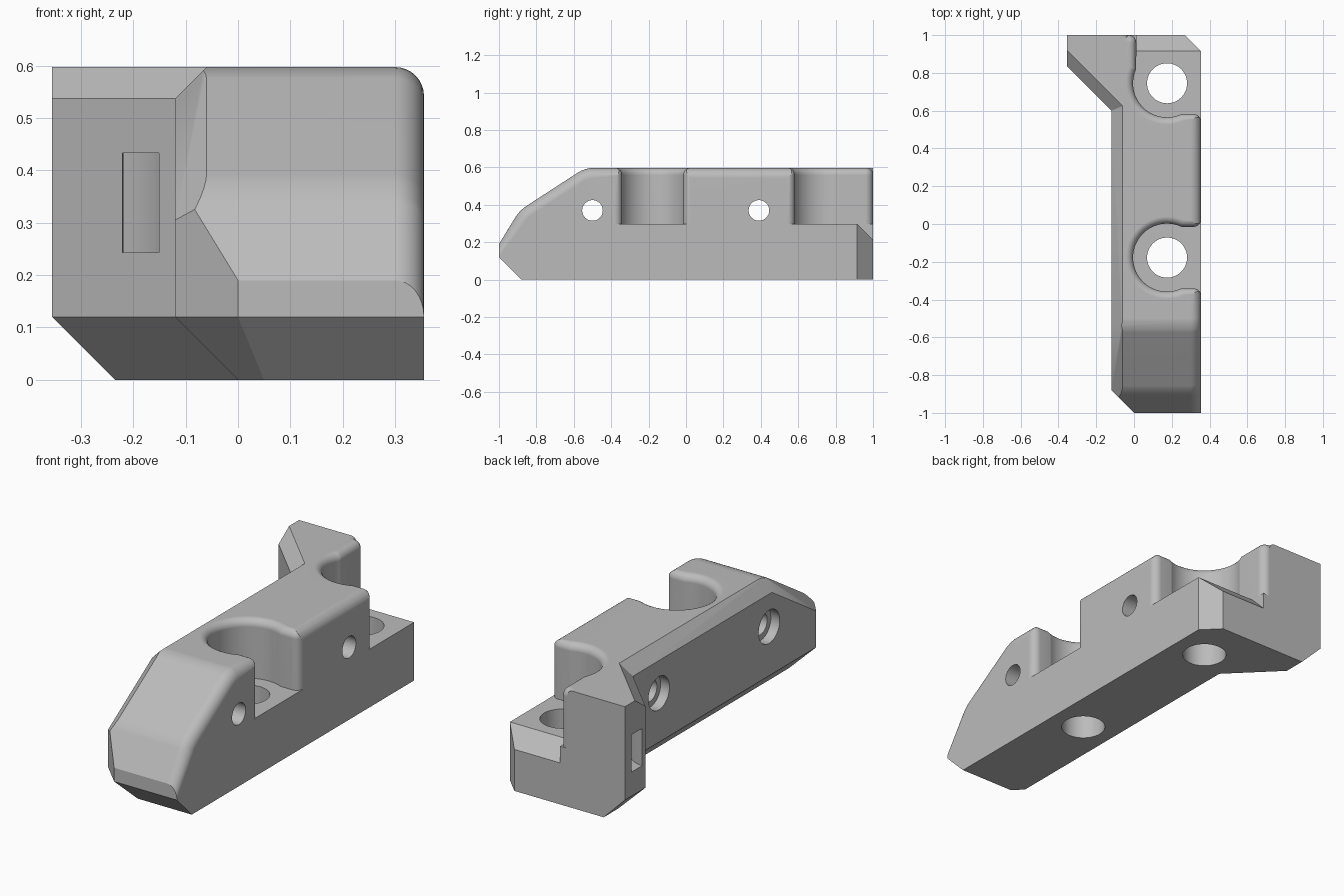
import bpy, bmesh, math
from mathutils import Vector, Matrix

if "Cube" in bpy.data.objects:
    bpy.data.objects.remove(bpy.data.objects["Cube"])

TOP, FLOOR, LEFT, RIGHT = 0.597, 0.297, -0.12, 0.355
CHAMFER, RIM = 0.12, 0.038

grey = bpy.data.materials.new("plain_grey")
grey.use_nodes = True
grey.diffuse_color = (0.5, 0.5, 0.5, 1)
grey.node_tree.nodes["Principled BSDF"].inputs["Base Color"].default_value = (0.5, 0.5, 0.5, 1)


def loft(layers):
    """Closed solid through matching rings of points."""
    bm = bmesh.new()
    rings = [[bm.verts.new(p) for p in ring] for ring in layers]
    for a, b in zip(rings, rings[1:]):
        for i in range(len(a)):
            j = (i + 1) % len(a)
            bm.faces.new((a[i], a[j], b[j], b[i]))
    bm.faces.new(rings[0])
    bm.faces.new(rings[-1])
    bmesh.ops.recalc_face_normals(bm, faces=bm.faces)
    return bm


def prism_x(profile, x0, x1):
    return loft([[(x, y, z) for y, z in profile] for x in (x0, x1)])


def prism_z(outline, z0, z1):
    return loft([[(x, y, z) for x, y in outline] for z in (z0, z1)])


def cylinder(radius, centre, length, axis="z"):
    bm = bmesh.new()
    turn = Matrix.Rotation(math.pi / 2, 4, "Y") if axis == "x" else Matrix()
    bmesh.ops.create_cone(bm, cap_ends=True, segments=48, radius1=radius, radius2=radius,
                          depth=length, matrix=Matrix.Translation(centre) @ turn)
    return bm


def slice_off(bm, point, normal):
    """Plane cut that removes the side the normal points to and caps it."""
    cut = bmesh.ops.bisect_plane(bm, geom=bm.verts[:] + bm.edges[:] + bm.faces[:],
                                 plane_co=point, plane_no=Vector(normal).normalized(),
                                 clear_outer=True)
    bmesh.ops.holes_fill(bm, edges=[e for e in bm.edges if e.is_boundary], sides=0)
    bmesh.ops.recalc_face_normals(bm, faces=bm.faces)


def to_object(name, bm):
    mesh = bpy.data.meshes.new(name)
    bm.to_mesh(mesh)
    bm.free()
    mesh.materials.append(grey)
    ob = bpy.data.objects.new(name, mesh)
    bpy.context.collection.objects.link(ob)
    return ob


def combine(target, bm, operation="DIFFERENCE"):
    tool = to_object("tool", bm)
    tool.hide_render = True
    mod = target.modifiers.new("combine", "BOOLEAN")
    mod.object, mod.operation, mod.solver = tool, operation, "EXACT"
    bpy.context.view_layer.objects.active = target
    bpy.ops.object.modifier_apply(modifier=mod.name)
    bpy.data.objects.remove(tool)


# Main bar: side profile, rounded slopes and right rim
bm = prism_x([(-0.88, 0), (-1, 0.12), (-1, 0.19), (-0.89, 0.37), (-0.54, TOP), (1, TOP), (1, 0)],
             LEFT, RIGHT)
knees = [e for e in bm.edges if abs(e.verts[0].co.x - e.verts[1].co.x) > 0.1
         and e.verts[0].co.z > 0.3 and e.verts[0].co.y < 0]
bmesh.ops.bevel(bm, geom=knees, offset=0.04, segments=4, profile=0.5, affect="EDGES")
rim = [e for e in bm.edges if all(v.co.x > RIGHT - 0.001 and v.co.z > 0.18 for v in e.verts)]
bmesh.ops.bevel(bm, geom=rim, offset=0.055, segments=8, profile=0.5, affect="EDGES")

# Flat chamfers on the nose, the left side and the back corner
slice_off(bm, (0, -1, 0), (-1, -1, 0))
slice_off(bm, (0, -1, CHAMFER), (-1, -1, -math.sqrt(2)))
slice_off(bm, (0, 0, 0), (-1, 0, -1))
slice_off(bm, (LEFT + 0.06, 0, TOP), (-1, 0, 1))
slice_off(bm, (LEFT + 0.06, -0.89, 0.37), (-1, -0.544, 0.839))
slice_off(bm, (0.27, 1, 0), (1, 1, 0))
body = to_object("mounting_block", bm)

# Angled hook at the back
hook = prism_z([(-0.355, 0.835), (-0.355, 1), (0.1, 1), (0.1, 0.38)], 0, TOP)
slice_off(hook, (-0.355, 0.835, CHAMFER), (-1, -1, -math.sqrt(2)))
slice_off(hook, (-0.355, 0.835, TOP - 0.06), (-1, -1, math.sqrt(2)))
slice_off(hook, (-0.355, 0, CHAMFER), (-1, 0, -1))
combine(body, hook, "UNION")


def half_mouth(reach):
    """One side of a notch opening: outer end, flared corner, neck."""
    r, neck = 0.04, 0.163
    pts = [(reach + 0.15, -neck - r)]
    for i in range(9):
        a = math.pi / 2 * i / 8
        pts.append((reach - r + r * math.cos(a), -neck - r + r * math.sin(a)))
    return [Vector(p) for p in pts]


def notch(centre, reach_a, reach_b, turn):
    """Round notch with rolled upper rim; turn swings its second side."""
    start = math.acos(0.076 / 0.18)
    sweep = 2 * math.pi - 2 * start - turn
    pts = half_mouth(reach_a)
    for i in range(41):
        a = -start - sweep * i / 40
        pts.append(Vector((0.18 * math.cos(a), 0.18 * math.sin(a))))
    rot = Matrix.Rotation(turn, 2)
    pts += [rot @ Vector((p.x, -p.y)) for p in reversed(half_mouth(reach_b))]
    if turn:
        pts.append(Vector((0.4, 0.4)))
    normals = []
    for i, p in enumerate(pts):
        a, b = (p - pts[i - 1]).normalized(), (pts[(i + 1) % len(pts)] - p).normalized()
        t = (a + b).normalized()
        normals.append(Vector((-t.y, t.x)) * -1)
    # the outline runs clockwise, so its outer side is on the left
    normals = [-n for n in normals]
    steps = [(FLOOR, 0)]
    for i in range(7):
        a = math.pi / 2 * i / 6
        steps.append((TOP - RIM + RIM * math.sin(a), RIM * (1 - math.cos(a))))
    steps.append((TOP + 0.1, RIM))
    return loft([[(centre[0] + p.x + n.x * d, centre[1] + p.y + n.y * d, z)
                  for p, n in zip(pts, normals)] for z, d in steps])


# Two notches with vertical bolt holes
front_bolt, back_bolt = (0.175, -0.178), (0.175, 0.745)
combine(body, notch(front_bolt, 0.18, 0.18, 0))
combine(body, notch(back_bolt, 0.18, 0.255, math.pi / 2))
for x, y in (front_bolt, back_bolt):
    combine(body, cylinder(0.106, (x, y, 0.2), 1))

# Sloped back edge of the rear notch floor
combine(body, prism_x([(0.915, FLOOR), (1.1, FLOOR - 0.185), (1.1, 0.4), (0.915, 0.4)], 0.012, 0.5))

# Cross holes, counterbored on the left
for y in (-0.5, 0.39):
    combine(body, cylinder(0.055, (0.1, y, 0.37), 1, "x"))
    combine(body, cylinder(0.085, (LEFT - 0.05, y, 0.37), 0.2, "x"))

# Curved strap tunnel through the hook
arc = [math.radians(-60 + 10 * i) for i in range(19)]
ring = [(0.228, a) for a in arc] + [(0.141, a) for a in reversed(arc)]
combine(body, prism_z([(-0.36 + r * math.cos(a), 0.72 + r * math.sin(a)) for r, a in ring],
                      0.243, 0.433))

# Smooth rounds, crisp edges
bpy.ops.object.select_all(action="DESELECT")
body.select_set(True)
bpy.context.view_layer.objects.active = body
bpy.ops.object.shade_smooth_by_angle(angle=math.radians(25))
weighted = body.modifiers.new("weighted_normals", "WEIGHTED_NORMAL")
weighted.keep_sharp = True
